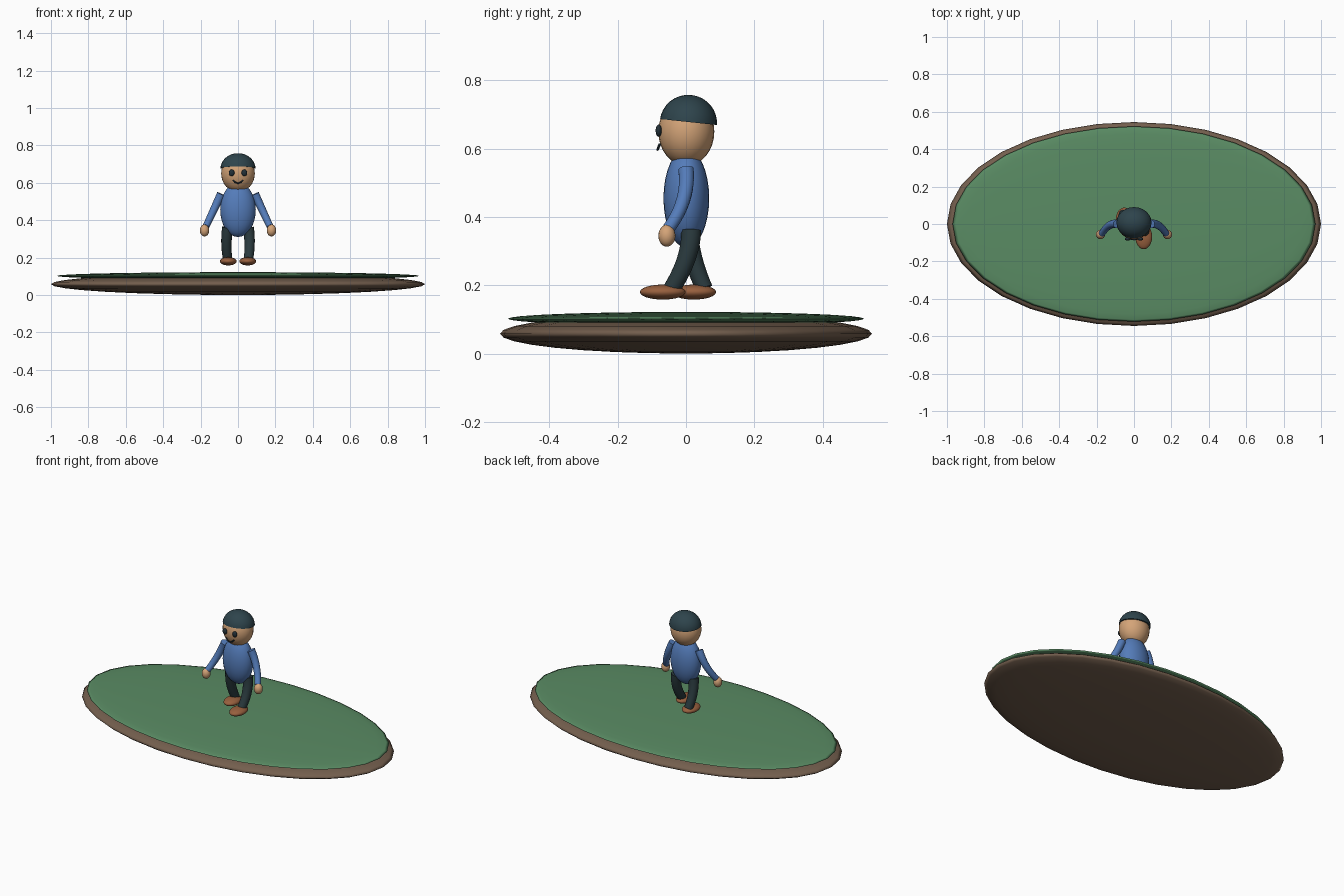
import bpy, bmesh, math
from mathutils import Vector

if "Cube" in bpy.data.objects:
    bpy.data.objects.remove(bpy.data.objects["Cube"])


def material(name, rgb):
    m = bpy.data.materials.new(name)
    lin = [((c / 255 + 0.055) / 1.055) ** 2.4 for c in rgb]
    m.diffuse_color = (*lin, 1)
    m.use_nodes = True
    m.node_tree.nodes["Principled BSDF"].inputs["Base Color"].default_value = m.diffuse_color
    return m


GREEN = material("grass green", (90, 140, 100))
BROWN = material("earth brown", (116, 95, 78))
BLUE = material("shirt blue", (84, 124, 186))
SKIN = material("skin tan", (212, 164, 120))
SHOE = material("shoe brown", (152, 96, 62))
SLATE = material("dark slate", (46, 68, 76))
PANTS = material("trouser slate", (42, 58, 62))
INK = material("ink", (34, 48, 56))


def finish(obj, mat, angle=180):
    obj.data.materials.append(mat)
    bpy.ops.object.select_all(action='DESELECT')
    obj.select_set(True)
    bpy.context.view_layer.objects.active = obj
    bpy.ops.object.shade_smooth_by_angle(angle=math.radians(angle))
    return obj


def ellipsoid(name, loc, radii, mat, seg=24, rings=16, cut=None, tilt=0):
    """Sphere scaled to three radii; cut keeps what lies above that local height."""
    bm = bmesh.new()
    bmesh.ops.create_uvsphere(bm, u_segments=seg, v_segments=rings, radius=1)
    if cut is not None:
        bmesh.ops.bisect_plane(bm, geom=bm.verts[:] + bm.edges[:] + bm.faces[:],
                               plane_co=(0, 0, cut), plane_no=(0, 0, 1), clear_inner=True)
        bmesh.ops.holes_fill(bm, edges=[e for e in bm.edges if e.is_boundary])
    bmesh.ops.scale(bm, vec=radii, verts=bm.verts)
    me = bpy.data.meshes.new(name)
    bm.to_mesh(me)
    bm.free()
    obj = bpy.data.objects.new(name, me)
    obj.location, obj.rotation_euler.x = loc, tilt
    bpy.context.collection.objects.link(obj)
    return finish(obj, mat, 180 if cut is None else 50)


def tube(name, points, radii, mat, sides=14, steps=10):
    """Tapered limb swept along a quadratic curve through three points."""
    a, b, c = map(Vector, points)
    ctrl = 2 * b - (a + c) / 2
    bm = bmesh.new()
    rows = []
    for i in range(steps + 1):
        t = i / steps
        p = a * (1 - t) ** 2 + ctrl * 2 * t * (1 - t) + c * t * t
        d = ((ctrl - a) * (1 - t) + (c - ctrl) * t).normalized()
        u = d.cross(Vector((0, 1, 0))).normalized()
        v = d.cross(u)
        r = radii[0] + (radii[1] - radii[0]) * t
        rows.append([bm.verts.new(p + r * (u * math.cos(k) + v * math.sin(k)))
                     for k in (2 * math.pi * j / sides for j in range(sides))])
    for lo, hi in zip(rows, rows[1:]):
        for j in range(sides):
            n = (j + 1) % sides
            bm.faces.new((lo[j], lo[n], hi[n], hi[j]))
    bm.faces.new(rows[0])
    bm.faces.new(rows[-1])
    bmesh.ops.recalc_face_normals(bm, faces=bm.faces)
    me = bpy.data.meshes.new(name)
    bm.to_mesh(me)
    bm.free()
    obj = bpy.data.objects.new(name, me)
    bpy.context.collection.objects.link(obj)
    return finish(obj, mat, 50)


# Ground: earth disc with a grass disc on top
ellipsoid("earth_base", (0, 0, 0.058), (1, 0.545, 0.058), BROWN, 32, 16)
ellipsoid("grass_top", (0, 0, 0.102), (0.97, 0.522, 0.02), GREEN, 32, 16)

# Body, head and hair cap
ellipsoid("torso", (0, 0.001, 0.455), (0.095, 0.067, 0.145), BLUE)
ellipsoid("head", (0, 0.001, 0.65), (0.09, 0.082, 0.1), SKIN)
ellipsoid("hair", (0, 0.007, 0.675), (0.094, 0.084, 0.083), SLATE, cut=0.04,
          tilt=math.radians(-6))

# Smile
tube("smile", [(-0.027, -0.077, 0.613), (0, -0.083, 0.598), (0.027, -0.077, 0.613)],
     (0.004, 0.004), INK, sides=8)

for side, s in (("left", -1), ("right", 1)):
    ellipsoid(side + "_eye", (s * 0.034, -0.08, 0.653), (0.015, 0.009, 0.018), INK, 16, 10)
    # Arm and hand
    tube(side + "_arm", [(s * 0.09, 0, 0.54), (s * 0.132, -0.008, 0.45),
                         (s * 0.172, -0.052, 0.365)], (0.023, 0.018), BLUE)
    ellipsoid(side + "_hand", (s * 0.179, -0.056, 0.345), (0.025, 0.025, 0.032), SKIN, 16, 12)

# Legs in mid stride, with shoes
tube("right_leg", [(0.055, 0.015, 0.36), (0.062, 0.0, 0.275), (0.055, -0.045, 0.185)],
     (0.03, 0.025), PANTS)
tube("left_leg", [(-0.055, 0.005, 0.36), (-0.062, 0.022, 0.275), (-0.055, 0.054, 0.19)],
     (0.03, 0.025), PANTS)
ellipsoid("right_shoe", (0.052, -0.068, 0.18), (0.045, 0.067, 0.022), SHOE)
ellipsoid("left_shoe", (-0.052, 0.023, 0.18), (0.045, 0.065, 0.022), SHOE)
